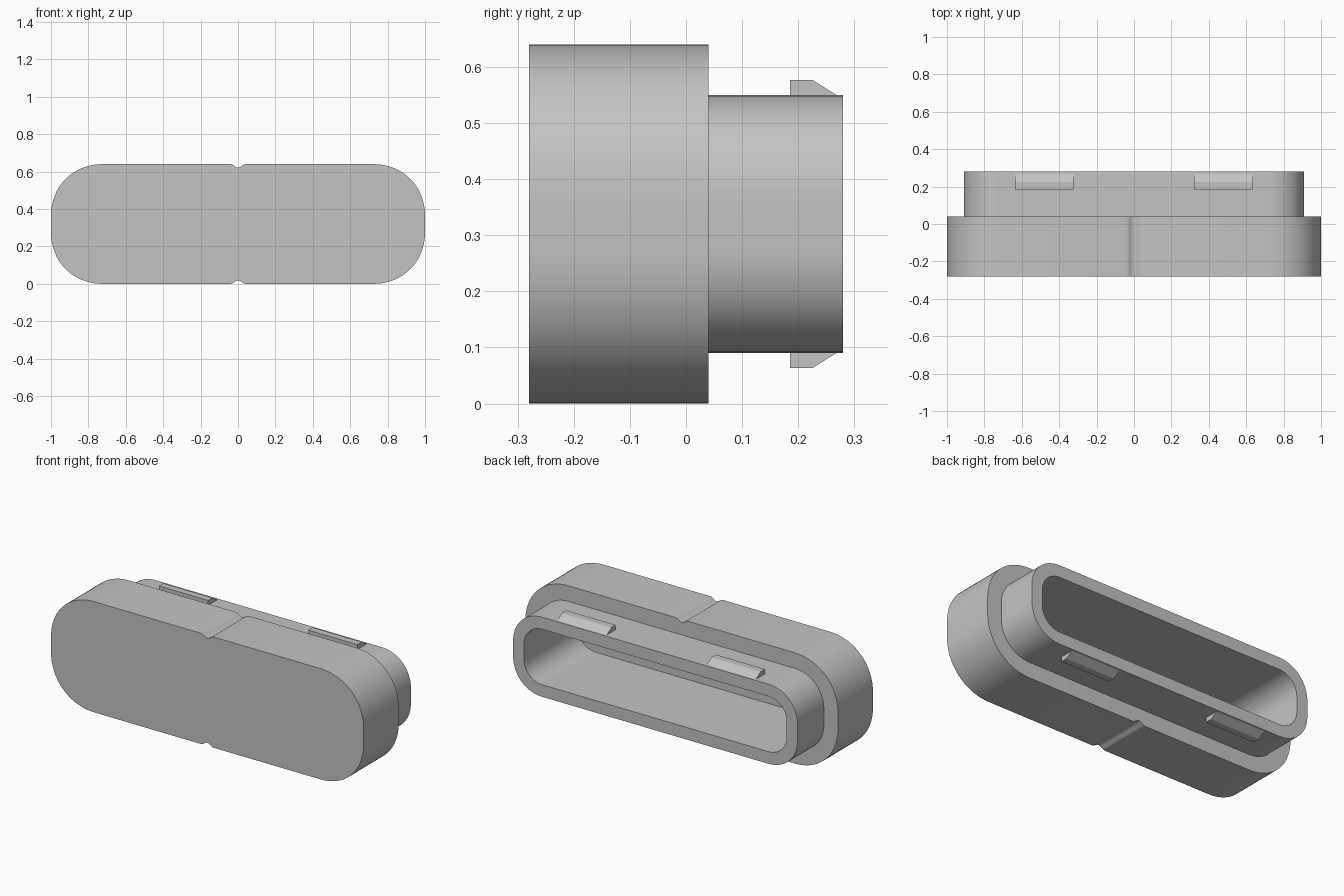
import bpy, bmesh, math

if "Cube" in bpy.data.objects:
    bpy.data.objects.remove(bpy.data.objects["Cube"], do_unlink=True)

grey = bpy.data.materials.new("light_grey_plastic")
grey.use_nodes = True
colour = (0.55, 0.55, 0.55, 1)
grey.diffuse_color = colour
grey.node_tree.nodes["Principled BSDF"].inputs["Base Color"].default_value = colour

MID_Z = 0.32
GROOVE_HALF = 0.04


def finish(bm, name):
    bmesh.ops.recalc_face_normals(bm, faces=bm.faces[:])
    mesh = bpy.data.meshes.new(name)
    bm.to_mesh(mesh)
    bm.free()
    obj = bpy.data.objects.new(name, mesh)
    obj.data.materials.append(grey)
    bpy.context.collection.objects.link(obj)
    bpy.ops.object.select_all(action="DESELECT")
    obj.select_set(True)
    bpy.context.view_layer.objects.active = obj
    bpy.ops.object.shade_smooth_by_angle(angle=math.radians(30))
    return obj


def outline(half_w, half_h, radius, groove):
    """Rounded rectangle with an optional shallow groove mid top and bottom."""
    steps, cuts, power = 20, 12, 2 / 2.1
    half = []
    for i in range(2 * steps + 2):           # right side, bottom corner to top corner
        upper = i > steps
        k = i - 1 if upper else i
        a = math.pi / 2 * (k / steps - 1)
        sign = 1 if upper else -1
        x = half_w - radius + radius * abs(math.cos(a)) ** power
        z = sign * (half_h - radius + radius * abs(math.sin(a)) ** power)
        half.append((x, z))
    for i in range(cuts + 1):                # groove across the top, right to left
        t = 1 - 2 * i / cuts
        dip = groove * (1 + math.cos(math.pi * t)) / 2
        half.append((GROOVE_HALF * t, half_h - dip))
    return half + [(-x, -z) for x, z in half]


# Hollow cap: lofted from the closed front, over the shoulder, to the cavity floor
body = (1.0, 0.32, 0.28, 0.018)
plug = (0.91, 0.23, 0.19, 0)
cavity = (0.84, 0.16, 0.12, 0)
sections = [(-0.28, body), (0.04, body), (0.04, plug),
            (0.28, plug), (0.28, cavity), (-0.21, cavity)]
bm = bmesh.new()
rings = [[bm.verts.new((x, y, MID_Z + z)) for x, z in outline(*shape)]
         for y, shape in sections]
for a, b in zip(rings, rings[1:]):
    for i in range(len(a)):
        j = (i + 1) % len(a)
        bm.faces.new((a[i], a[j], b[j], b[i]))
bm.faces.new(rings[0])
bm.faces.new(rings[-1])
finish(bm, "hollow_cap")

# Snap clips: wedge profile, two above and two below the plug
wedge = [(0.185, 0.22), (0.185, 0.257), (0.225, 0.257), (0.268, 0.23), (0.268, 0.22)]
for side, side_name in ((1, "left"), (-1, "right")):
    for up, up_name in ((1, "upper"), (-1, "lower")):
        bm = bmesh.new()
        face = bm.faces.new([bm.verts.new((side * 0.32, y, MID_Z + up * z))
                             for y, z in wedge])
        ext = bmesh.ops.extrude_face_region(bm, geom=[face], use_keep_orig=True)
        moved = [v for v in ext["geom"] if isinstance(v, bmesh.types.BMVert)]
        bmesh.ops.translate(bm, verts=moved, vec=(side * 0.315, 0, 0))
        finish(bm, f"{up_name}_{side_name}_clip")
